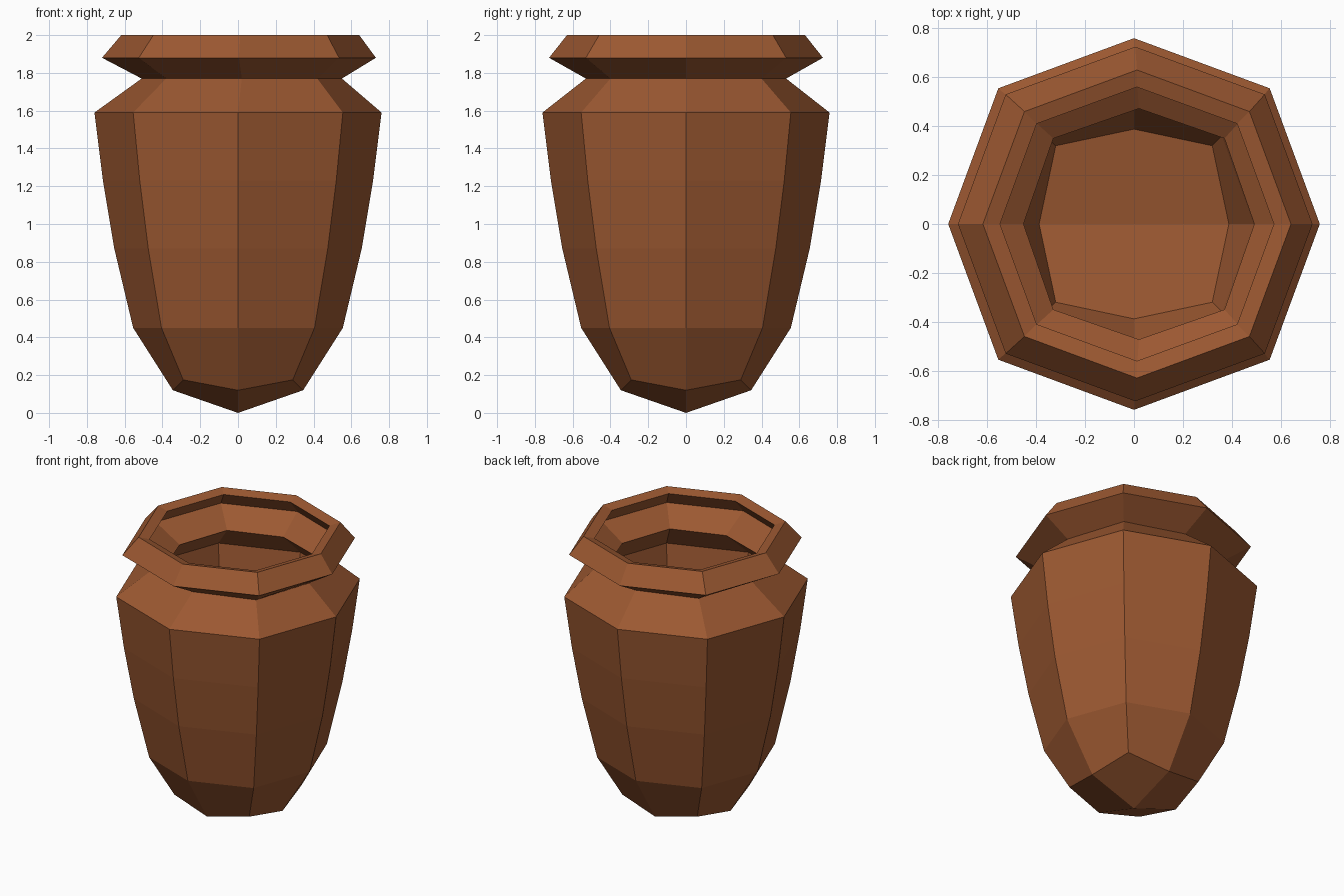
import bpy, bmesh

if "Cube" in bpy.data.objects:
    bpy.data.objects.remove(bpy.data.objects["Cube"])

clay = bpy.data.materials.new("clay")
clay.diffuse_color = (0.33, 0.098, 0.031, 1)
clay.use_nodes = True
clay.node_tree.nodes["Principled BSDF"].inputs["Base Color"].default_value = clay.diffuse_color

bm = bmesh.new()


def ring(r, c, z, dx=0.0, zc=None, zx=None):
    """Octagon: r = axis radius, c = corner coordinate, zc / zx = corner and x-axis heights."""
    zc = z if zc is None else zc
    zx = z if zx is None else zx
    pts = [(r, 0, zx), (c, c, zc), (0, r, z), (-c, c, zc),
           (-r, 0, zx), (-c, -c, zc), (0, -r, z), (c, -c, zc)]
    return [bm.verts.new((x + dx, y, h)) for x, y, h in pts]


# Wall from the outer foot, up over the rim and down the inside
rings = [
    ring(0.345, 0.29, 0.12, 0, 0.175),
    ring(0.555, 0.405, 0.45),
    ring(0.655, 0.475, 0.87),
    ring(0.715, 0.52, 1.23),
    ring(0.76, 0.555, 1.59),
    ring(0.53, 0.40, 1.77, 0.02),
    ring(0.725, 0.53, 1.88, 0.005),
    ring(0.63, 0.46, 2.0, 0.012),
    ring(0.56, 0.41, 1.98, 0.012),
    ring(0.645, 0.47, 1.88, 0.008),
    ring(0.472, 0.35, 1.77, 0.02),
    ring(0.69, 0.505, 1.575),
    ring(0.645, 0.47, 1.23),
    ring(0.585, 0.425, 0.87),
    ring(0.49, 0.36, 0.47),
    ring(0.388, 0.32, 0.30, 0, None, 0.25),
]
for a, b in zip(rings, rings[1:]):
    for i in range(8):
        j = (i + 1) % 8
        bm.faces.new((a[i], a[j], b[j], b[i]))

# Pointed base of four kite faces
foot, tip = rings[0], bm.verts.new((0, 0, 0))
for i in range(0, 8, 2):
    bm.faces.new((tip, foot[(i + 2) % 8], foot[i + 1], foot[i]))

# Inner floor, creased along x
floor = rings[-1]
bm.faces.new(floor[0:5])
bm.faces.new(floor[4:8] + floor[0:1])

bmesh.ops.recalc_face_normals(bm, faces=bm.faces)
mesh = bpy.data.meshes.new("pot")
bm.to_mesh(mesh)
bm.free()
mesh.materials.append(clay)
pot = bpy.data.objects.new("pot", mesh)
bpy.context.collection.objects.link(pot)
